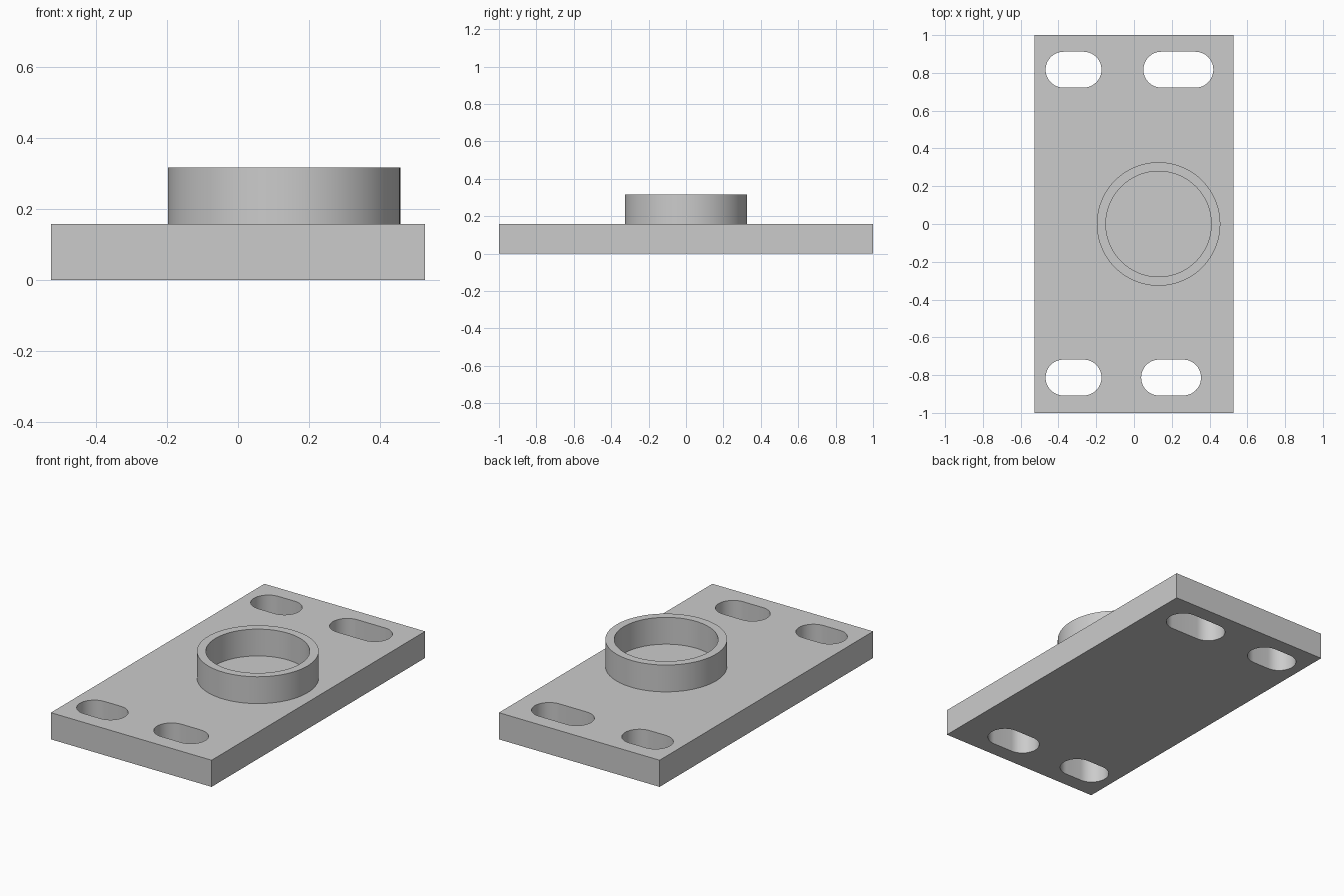
import bpy
import bmesh
from math import cos, sin, pi, radians

cube = bpy.data.objects.get("Cube")
if cube:
    bpy.data.objects.remove(cube, do_unlink=True)

THICK = 0.158      # plate thickness
TOP = 0.317        # top of the collar
SLOT_R = 0.095     # slot end radius

grey = bpy.data.materials.new("plain grey")
grey.use_nodes = True
colour = (0.6, 0.6, 0.6, 1)
grey.diffuse_color = colour
grey.node_tree.nodes["Principled BSDF"].inputs["Base Color"].default_value = colour


def add_object(name, bm):
    bmesh.ops.recalc_face_normals(bm, faces=bm.faces)
    mesh = bpy.data.meshes.new(name)
    bm.to_mesh(mesh)
    bm.free()
    mesh.materials.append(grey)
    obj = bpy.data.objects.new(name, mesh)
    bpy.context.collection.objects.link(obj)
    return obj


def prism(name, outline, z0, z1):
    """Closed solid from a flat outline."""
    bm = bmesh.new()
    face = bm.faces.new([bm.verts.new((x, y, z0)) for x, y in outline])
    grown = bmesh.ops.extrude_face_region(bm, geom=[face], use_keep_orig=True)
    verts = [v for v in grown["geom"] if isinstance(v, bmesh.types.BMVert)]
    bmesh.ops.translate(bm, verts=verts, vec=(0, 0, z1 - z0))
    return add_object(name, bm)


def slot_outline(x0, x1, y, steps=24):
    """Stadium shape running along x."""
    ends = ((x1 - SLOT_R, -pi / 2), (x0 + SLOT_R, pi / 2))
    return [(cx + SLOT_R * cos(a + pi * i / steps), y + SLOT_R * sin(a + pi * i / steps))
            for cx, a in ends for i in range(steps + 1)]


def smooth(obj):
    bpy.ops.object.select_all(action='DESELECT')
    obj.select_set(True)
    bpy.context.view_layer.objects.active = obj
    bpy.ops.object.shade_smooth_by_angle(angle=radians(30))


# Rectangular base plate
plate = prism("base_plate", [(-0.527, -1), (0.527, -1), (0.527, 1), (-0.527, 1)], 0, THICK)

# Four mounting slots of differing lengths, cut right through
slots = [(-0.468, -0.172, 0.817), (0.05, 0.42, 0.817),
         (-0.468, -0.172, -0.813), (0.038, 0.355, -0.813)]
cutters = []
for x0, x1, y in slots:
    cutter = prism("slot_cutter", slot_outline(x0, x1, y), -0.1, THICK + 0.1)
    cutter.hide_render = True
    cutters.append(cutter)
    mod = plate.modifiers.new("slot", 'BOOLEAN')
    mod.operation = 'DIFFERENCE'
    mod.solver = 'EXACT'
    mod.object = cutter

bpy.ops.object.select_all(action='DESELECT')
plate.select_set(True)
bpy.context.view_layer.objects.active = plate
for mod in list(plate.modifiers):
    bpy.ops.object.modifier_apply(modifier=mod.name)
for cutter in cutters:
    bpy.data.objects.remove(cutter, do_unlink=True)
smooth(plate)

# Thin round collar standing on the plate, open in the middle
bm = bmesh.new()
profile = [(0.327, THICK), (0.327, TOP), (0.279, TOP), (0.279, THICK)]
verts = [bm.verts.new((r, 0, z)) for r, z in profile]
edges = [bm.edges.new(pair) for pair in zip(verts, verts[1:])]
bmesh.ops.spin(bm, geom=verts + edges, cent=(0, 0, 0), axis=(0, 0, 1),
               angle=2 * pi, steps=96, use_merge=True)
bmesh.ops.remove_doubles(bm, verts=bm.verts, dist=0.0001)
bmesh.ops.translate(bm, verts=bm.verts, vec=(0.13, 0, 0))
collar = add_object("round_collar", bm)
smooth(collar)
